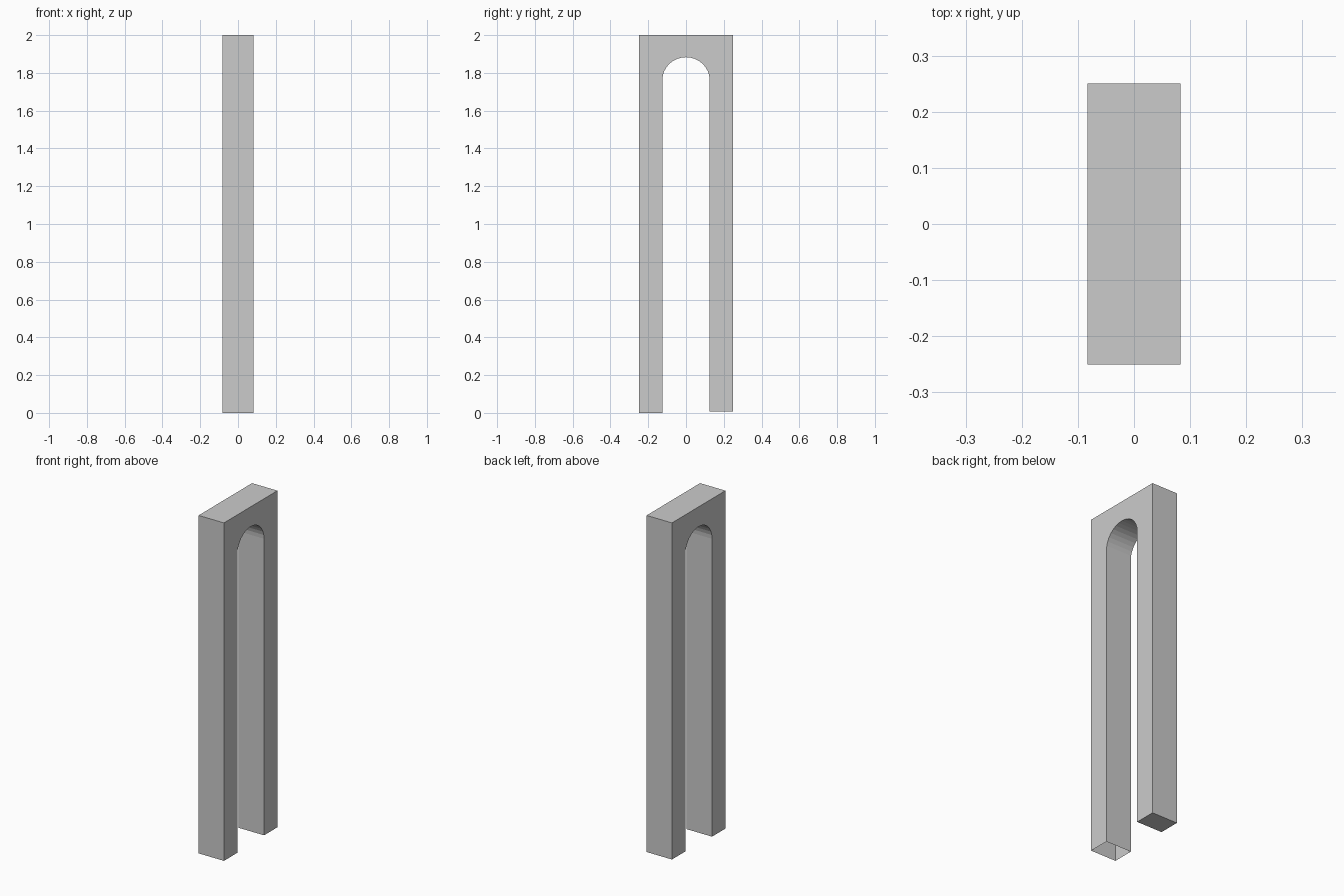
import bpy, bmesh, math

if "Cube" in bpy.data.objects:
    bpy.data.objects.remove(bpy.data.objects["Cube"])

HALF_X, HALF_Y, TOP = 0.083, 0.25, 2.0
OPEN_R, SPRING, APEX = 0.125, 1.763, 1.883
SEGMENTS = 16

# Side profile (y, z): two legs joined by a round-headed opening
arch = [(OPEN_R * math.cos(math.pi * i / SEGMENTS),
         SPRING + (APEX - SPRING) * math.sin(math.pi * i / SEGMENTS))
        for i in range(SEGMENTS + 1)]
profile = ([(-HALF_Y, TOP), (-HALF_Y, 0), (-OPEN_R, 0)] + arch[::-1]
           + [(OPEN_R, 0.008), (HALF_Y, 0.008), (HALF_Y, TOP)])

# Extrude the profile across x
bm = bmesh.new()
side = bm.faces.new([bm.verts.new((-HALF_X, y, z)) for y, z in profile])
ext = bmesh.ops.extrude_face_region(bm, geom=[side], use_keep_orig=True)
bmesh.ops.translate(bm, vec=(2 * HALF_X, 0, 0),
                    verts=[v for v in ext["geom"] if isinstance(v, bmesh.types.BMVert)])
bmesh.ops.recalc_face_normals(bm, faces=bm.faces[:])

# The front leg is open underneath
foot = [f for f in bm.faces if all(abs(v.co.z) < 1e-5 for v in f.verts)]
bmesh.ops.delete(bm, geom=foot, context='FACES')

mesh = bpy.data.meshes.new("arched_frame")
bm.to_mesh(mesh)
bm.free()
frame = bpy.data.objects.new("arched_frame", mesh)
bpy.context.collection.objects.link(frame)
